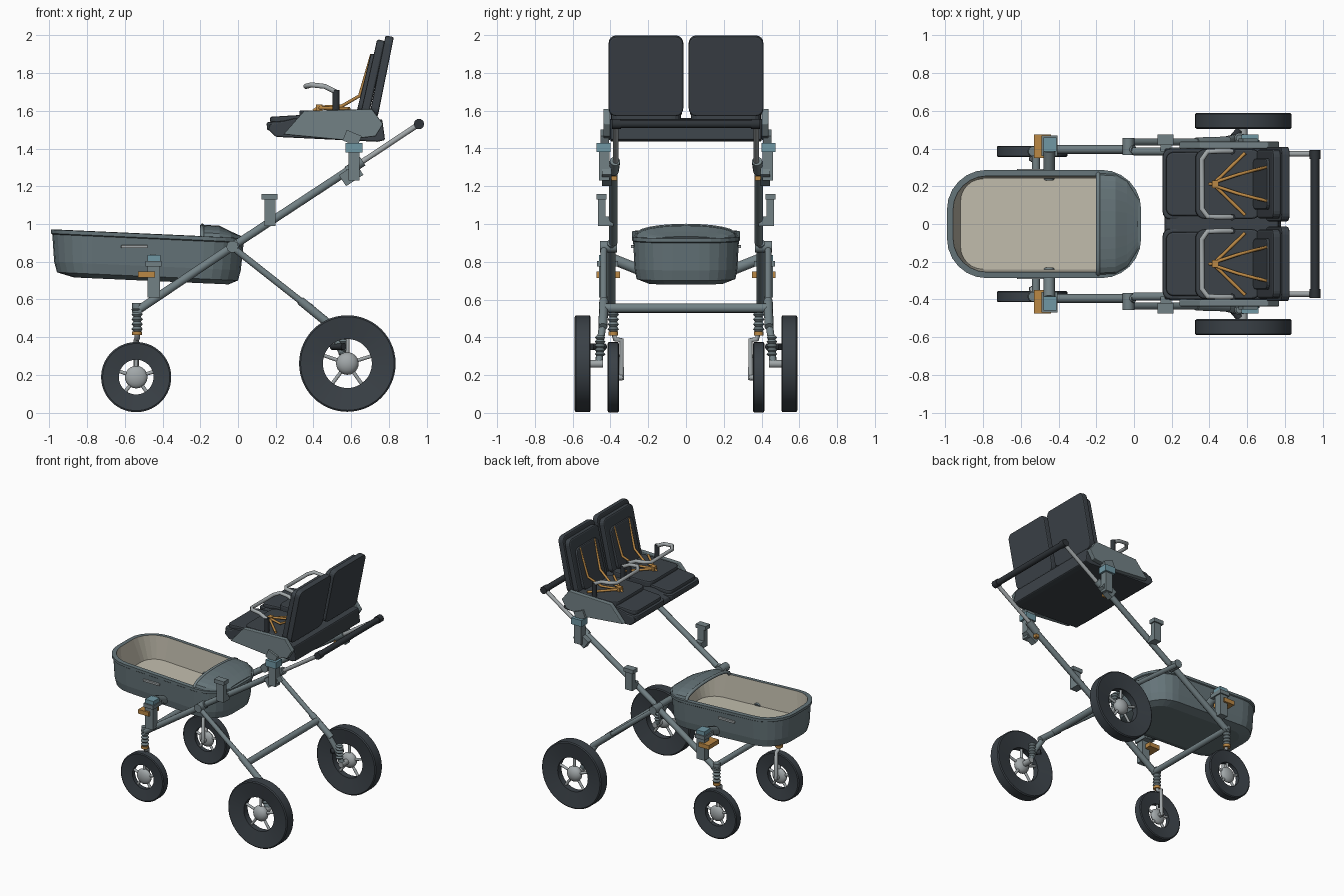
import bpy, bmesh, math
from mathutils import Matrix, Vector

if "Cube" in bpy.data.objects:
    bpy.data.objects.remove(bpy.data.objects["Cube"])


def material(name, r, g, b):
    m = bpy.data.materials.new(name)
    m.use_nodes = True
    m.diffuse_color = (r, g, b, 1)
    m.node_tree.nodes["Principled BSDF"].inputs["Base Color"].default_value = (r, g, b, 1)
    return m


FRAME = material("frame grey", 0.17, 0.22, 0.235)
BODY = material("basket grey", 0.13, 0.175, 0.19)
FABRIC = material("dark fabric", 0.045, 0.055, 0.065)
RUBBER = material("tyre rubber", 0.042, 0.052, 0.062)
GRIP = material("dark grip", 0.028, 0.034, 0.04)
METAL = material("light metal", 0.36, 0.39, 0.4)
ORANGE = material("orange strap", 0.5, 0.25, 0.06)
TEAL = material("teal cap", 0.16, 0.31, 0.37)
CREAM = material("cream lining", 0.54, 0.51, 0.42)


def finish(name, bm, mats, smooth=None, bevel=0):
    bmesh.ops.recalc_face_normals(bm, faces=bm.faces)
    me = bpy.data.meshes.new(name)
    bm.to_mesh(me)
    bm.free()
    for m in mats:
        me.materials.append(m)
    if smooth:
        me.shade_smooth()
        me.set_sharp_from_angle(angle=math.radians(smooth))
    ob = bpy.data.objects.new(name, me)
    bpy.context.collection.objects.link(ob)
    if bevel:
        mod = ob.modifiers.new("soft edge", 'BEVEL')
        mod.width, mod.segments, mod.limit_method = bevel, 2, 'ANGLE'
    return ob


def pad(name, centre, size, mat, tilt=0, axis=None, radius=0, bevel=0):
    """Box tilted about y; edges along one axis may be rounded."""
    bm = bmesh.new()
    bmesh.ops.create_cube(bm, size=1)
    bmesh.ops.scale(bm, vec=size, verts=bm.verts)
    if axis is not None:
        edges = [e for e in bm.edges
                 if abs((e.verts[0].co - e.verts[1].co)[axis]) > size[axis] / 2]
        bmesh.ops.bevel(bm, geom=edges, offset=radius, segments=4, profile=0.5, affect='EDGES')
    bmesh.ops.transform(bm, verts=bm.verts,
                        matrix=Matrix.Translation(centre) @ Matrix.Rotation(tilt, 4, 'Y'))
    return finish(name, bm, [mat], bevel=bevel)


def span(name, x, y, z, mat, side=1, bevel=0):
    """Box from min/max pairs, y mirrored by side."""
    c = ((x[0] + x[1]) / 2, side * (y[0] + y[1]) / 2, (z[0] + z[1]) / 2)
    return pad(name, c, (x[1] - x[0], y[1] - y[0], z[1] - z[0]), mat, bevel=bevel)


def prism(name, outline, y0, y1, mat, bevel=0):
    bm = bmesh.new()
    f = bm.faces.new([bm.verts.new((x, y0, z)) for x, z in outline])
    ext = bmesh.ops.extrude_face_region(bm, geom=[f])["geom"]
    bmesh.ops.translate(bm, vec=(0, y1 - y0, 0),
                        verts=[v for v in ext if isinstance(v, bmesh.types.BMVert)])
    return finish(name, bm, [mat], bevel=bevel)


def tube(name, points, radius, mat):
    cu = bpy.data.curves.new(name, 'CURVE')
    cu.dimensions = '3D'
    cu.bevel_depth, cu.bevel_resolution, cu.use_fill_caps = radius, 3, True
    sp = cu.splines.new('POLY')
    sp.points.add(len(points) - 1)
    for p, co in zip(sp.points, points):
        p.co = (*co, 1)
    cu.materials.append(mat)
    ob = bpy.data.objects.new(name, cu)
    bpy.context.collection.objects.link(ob)


def loft(bm, rings, cyclic=True):
    """Skin successive rings of points; returns faces row by row."""
    rows = [[bm.verts.new(p) for p in ring] for ring in rings]
    n = len(rows[0])
    faces = [[bm.faces.new((a[i], a[(i + 1) % n], b[(i + 1) % n], b[i]))
              for i in range(n if cyclic else n - 1)] for a, b in zip(rows, rows[1:])]
    return rows, faces


def lathe(name, profile, centre, axis, mat, closed=False, steps=40):
    """Spin (radius, offset) pairs about the y or z axis."""
    bm = bmesh.new()
    rings = []
    for r, h in profile + (profile[:1] if closed else []):
        ring = []
        for i in range(steps):
            t = math.tau * i / steps
            a, b = r * math.cos(t), r * math.sin(t)
            ring.append(Vector((a, h, b) if axis == 'Y' else (a, b, h)) + Vector(centre))
        rings.append(ring)
    loft(bm, rings)
    bmesh.ops.remove_doubles(bm, verts=bm.verts, dist=0.0001)
    return finish(name, bm, [mat], smooth=35)


def wheel(name, centre, r, inner, w):
    c = Vector(centre)
    h = w / 2
    lathe(name + "_tyre", [(r, -h * 0.85), (r, h * 0.85), (r - 0.008, h), (inner, h * 0.55),
                           (inner, -h * 0.55), (r - 0.008, -h)], c, 'Y', RUBBER, True, 56)
    dome = [(0.06 * math.cos(t), h * 0.95 * math.sin(t))
            for t in [math.pi * (i / 10 - 0.5) for i in range(11)]]
    lathe(name + "_hub", dome, c, 'Y', METAL, steps=24)
    for i in range(5):
        t = math.tau * i / 5 + 0.3
        d = Vector((math.cos(t), 0, math.sin(t)))
        tube(name + "_spoke", [c + d * 0.04, c + d * (inner + 0.008)], 0.01, METAL)


def spring(name, x, y, z0, z1, r):
    prof = [(r if i % 2 else r * 0.65, z0 + (z1 - z0) * i / 10) for i in range(11)]
    lathe(name, [(0, z0)] + prof + [(0, z1)], (x, y, 0), 'Z', FRAME, steps=16)


# Chassis, mirrored across y
for s, tag in ((1, "back_"), (-1, "front_")):
    wheel(tag + "large_wheel", (0.58, s * 0.547, 0.26), 0.256, 0.13, 0.085)
    wheel(tag + "small_wheel", (-0.54, s * 0.385, 0.188), 0.186, 0.092, 0.06)

    # Long diagonal rail, telescoping into the handle
    tube(tag + "lower_rail", [(-0.52, s * 0.395, 0.55), (0.0, s * 0.395, 0.9)], 0.023, FRAME)
    tube(tag + "middle_rail", [(0, s * 0.385, 0.9), (0.64, s * 0.385, 1.32)], 0.022, FRAME)
    tube(tag + "upper_rail", [(0.62, s * 0.372, 1.305), (0.96, s * 0.372, 1.53)], 0.015, METAL)
    tube(tag + "rail_collar", [(0.58, s * 0.383, 1.28), (0.66, s * 0.376, 1.333)], 0.028, FRAME)
    tube(tag + "handle_knob", [(0.96, s * 0.345, 1.53), (0.96, s * 0.392, 1.53)], 0.028, GRIP)
    tube(tag + "frame_joint", [(-0.03, s * 0.365, 0.88), (-0.03, s * 0.455, 0.88)], 0.032, FRAME)

    # Rear leg and axle carrier
    tube(tag + "rear_leg", [(-0.04, s * 0.435, 0.885), (0.36, s * 0.435, 0.57)], 0.018, FRAME)
    tube(tag + "leg_sleeve", [(0.33, s * 0.435, 0.594), (0.5, s * 0.44, 0.455)], 0.024, FRAME)
    tube(tag + "axle_arm", [(0.47, s * 0.44, 0.47), (0.53, s * 0.455, 0.37),
                            (0.58, s * 0.46, 0.26)], 0.02, FRAME)
    spring(tag + "rear_spring", 0.56, s * 0.455, 0.3, 0.41, 0.028)
    tube(tag + "rear_axle", [(0.58, s * 0.44, 0.26), (0.58, s * 0.54, 0.26)], 0.022, METAL)
    tube(tag + "brake_lever", [(0.5, s * 0.43, 0.35), (0.56, s * 0.5, 0.35)], 0.018, GRIP)

    # Front suspension with a one-sided fork
    spring(tag + "front_spring", -0.535, s * 0.385, 0.43, 0.56, 0.03)
    tube(tag + "spring_top", [(-0.535, s * 0.385, 0.53), (-0.535, s * 0.385, 0.58)], 0.026, FRAME)
    tube(tag + "fork_ring", [(-0.535, s * 0.385, 0.41), (-0.535, s * 0.385, 0.43)], 0.027, ORANGE)
    tube(tag + "fork", [(-0.535, s * 0.385, 0.43), (-0.535, s * 0.375, 0.39),
                        (-0.54, s * 0.342, 0.385), (-0.54, s * 0.342, 0.175)], 0.014, METAL)
    tube(tag + "front_axle", [(-0.54, s * 0.335, 0.188), (-0.54, s * 0.4, 0.188)], 0.018, METAL)

    # Basket mount
    span(tag + "basket_clamp", (-0.48, -0.415), (0.4, 0.46), (0.61, 0.775), FRAME, s)
    span(tag + "basket_clamp_cap", (-0.49, -0.405), (0.36, 0.47), (0.775, 0.805), FRAME, s)
    span(tag + "basket_clamp_top", (-0.48, -0.41), (0.385, 0.46), (0.805, 0.835), TEAL, s)
    span(tag + "basket_release", (-0.53, -0.44), (0.35, 0.475), (0.715, 0.748), ORANGE, s)
    tube(tag + "basket_arm", [(-0.45, s * 0.24, 0.755), (-0.45, s * 0.39, 0.815)], 0.03, FRAME)

    # Spare mount halfway up the rail
    span(tag + "middle_clamp", (0.14, 0.2), (0.425, 0.465), (0.99, 1.13), FRAME, s)
    span(tag + "middle_clamp_cap", (0.125, 0.21), (0.42, 0.475), (1.13, 1.16), FRAME, s)
    span(tag + "middle_clamp_foot", (0.14, 0.2), (0.385, 0.43), (0.99, 1.04), FRAME, s)

    # Seat mount
    pad(tag + "seat_clamp_foot", (0.6, s * 0.42, 1.26), (0.11, 0.05, 0.07), FRAME, -0.58)
    span(tag + "seat_clamp", (0.585, 0.645), (0.405, 0.46), (1.23, 1.38), FRAME, s)
    span(tag + "seat_clamp_cap", (0.57, 0.66), (0.4, 0.475), (1.38, 1.43), TEAL, s)
    pad(tag + "seat_bracket", (0.605, s * 0.43, 1.455), (0.085, 0.045, 0.06), FRAME, 0.4)
    span(tag + "clamp_button", (0.57, 0.6), (0.365, 0.4), (1.23, 1.255), ORANGE, s)

    # Side plate of the double seat
    prism(tag + "seat_side", [(0.24, 1.475), (0.35, 1.6), (0.71, 1.61), (0.77, 1.53),
                              (0.73, 1.465), (0.56, 1.445)], s * 0.4, s * 0.437, FRAME, 0.005)

# Cross members and handle
tube("front_cross_bar", [(-0.52, -0.41, 0.55), (-0.52, 0.41, 0.55)], 0.022, FRAME)
tube("rear_cross_bar", [(0.38, -0.43, 0.555), (0.38, 0.43, 0.555)], 0.025, FRAME)
tube("handle_bar", [(0.96, -0.385, 1.53), (0.96, 0.385, 1.53)], 0.023, GRIP)

# Double seat
prism("seat_base", [(0.16, 1.5), (0.2, 1.462), (0.74, 1.436), (0.78, 1.445), (0.765, 1.555),
                    (0.3, 1.56), (0.17, 1.53)], -0.4, 0.4, FABRIC, 0.008)
for c, tag in ((0.212, "back_"), (-0.212, "front_")):
    pad(tag + "backrest_shell", (0.762, c, 1.785), (0.045, 0.395, 0.43), FABRIC, 0.2, 0, 0.04, 0.008)
    pad(tag + "backrest_pad", (0.715, c, 1.775), (0.045, 0.365, 0.41), FABRIC, 0.22, 0, 0.04, 0.01)
    pad(tag + "backrest_cushion", (0.681, c, 1.745), (0.03, 0.27, 0.32), FABRIC, 0.24, 0, 0.04, 0.008)
    pad(tag + "leg_rest", (0.265, c, 1.525), (0.225, 0.375, 0.045), FABRIC, -0.06, 2, 0.04, 0.01)
    pad(tag + "leg_cushion", (0.27, c, 1.557), (0.2, 0.34, 0.035), FABRIC, -0.06, 2, 0.04, 0.01)
    pad(tag + "seat_cushion", (0.5, c, 1.573), (0.35, 0.37, 0.06), FABRIC, 0, 2, 0.05, 0.01)
    # Bumper bar on two posts
    tube(tag + "bumper_bar", [(0.52, c + 0.175, 1.7), (0.46, c + 0.175, 1.73), (0.39, c + 0.172, 1.738),
                              (0.36, c + 0.13, 1.73), (0.36, c - 0.13, 1.73), (0.39, c - 0.172, 1.738),
                              (0.46, c - 0.175, 1.73), (0.52, c - 0.175, 1.7)], 0.014, METAL)
    pad(tag + "harness_buckle", (0.43, c, 1.618), (0.035, 0.04, 0.03), ORANGE)
    tube(tag + "crotch_strap", [(0.4, c, 1.6), (0.43, c, 1.62)], 0.009, ORANGE)
    for k in (-1, 1):
        tube(tag + "bumper_post", [(0.52, c + k * 0.175, 1.58), (0.52, c + k * 0.175, 1.71)], 0.018, GRIP)
        tube(tag + "lap_strap", [(0.43, c + k * 0.01, 1.615), (0.59, c + k * 0.165, 1.612)], 0.009, ORANGE)
        tube(tag + "shoulder_strap", [(0.43, c + k * 0.01, 1.62), (0.55, c + k * 0.05, 1.625),
                                      (0.645, c + k * 0.075, 1.68), (0.71, c + k * 0.09, 1.9)], 0.009, ORANGE)


# Carry basket: nested rounded outlines sloping down to the rear
def outline(x0, x1, hy, radius, z):
    pts = []
    for cx, cy, a in ((x1 - radius, hy - radius, 0), (x0 + radius, hy - radius, 90),
                      (x0 + radius, radius - hy, 180), (x1 - radius, radius - hy, 270)):
        for i in range(7):
            t = math.radians(a + 15 * i)
            x = cx + radius * math.cos(t)
            pts.append((x, cy + radius * math.sin(t), z - 0.045 * (x + 0.99)))
    return pts


bm = bmesh.new()
rows, faces = loft(bm, [
    outline(-0.87, -0.05, 0.2, 0.12, 0.722), outline(-0.96, 0.0, 0.262, 0.19, 0.745),
    outline(-0.975, 0.015, 0.272, 0.2, 0.8), outline(-0.985, 0.03, 0.28, 0.21, 0.945),
    outline(-0.992, 0.038, 0.287, 0.21, 0.95), outline(-0.992, 0.038, 0.287, 0.21, 0.97),
    outline(-0.96, 0.005, 0.255, 0.18, 0.972), outline(-0.92, -0.03, 0.24, 0.12, 0.79)])
bm.faces.new(rows[0])
for f in faces[-1] + [bm.faces.new(rows[-1])]:
    f.material_index = 1
finish("basket", bm, [BODY, CREAM])
for s in (-1, 1):
    span("basket_handle_plate", (-0.62, -0.48), (0.275, 0.292), (0.872, 0.888), METAL, s, 0.003)

# Arched hood over the rear of the basket
bm = bmesh.new()
arches = []
for x, hy, top in ((-0.19, 0.265, 0.99), (-0.1, 0.26, 0.985), (-0.04, 0.225, 0.955), (0.02, 0.13, 0.928)):
    base = 0.965 - 0.045 * (x + 0.99)
    arches.append([(x, hy * math.cos(math.pi * i / 12),
                    base + (top - base) * math.sin(math.pi * i / 12) ** 0.8 if 0 < i < 12 else base)
                   for i in range(13)])
loft(bm, arches, cyclic=False)
hood = finish("basket_hood", bm, [BODY])
mod = hood.modifiers.new("thickness", 'SOLIDIFY')
mod.thickness, mod.offset = 0.012, 0
tube("hood_rim", arches[0], 0.012, FRAME)
